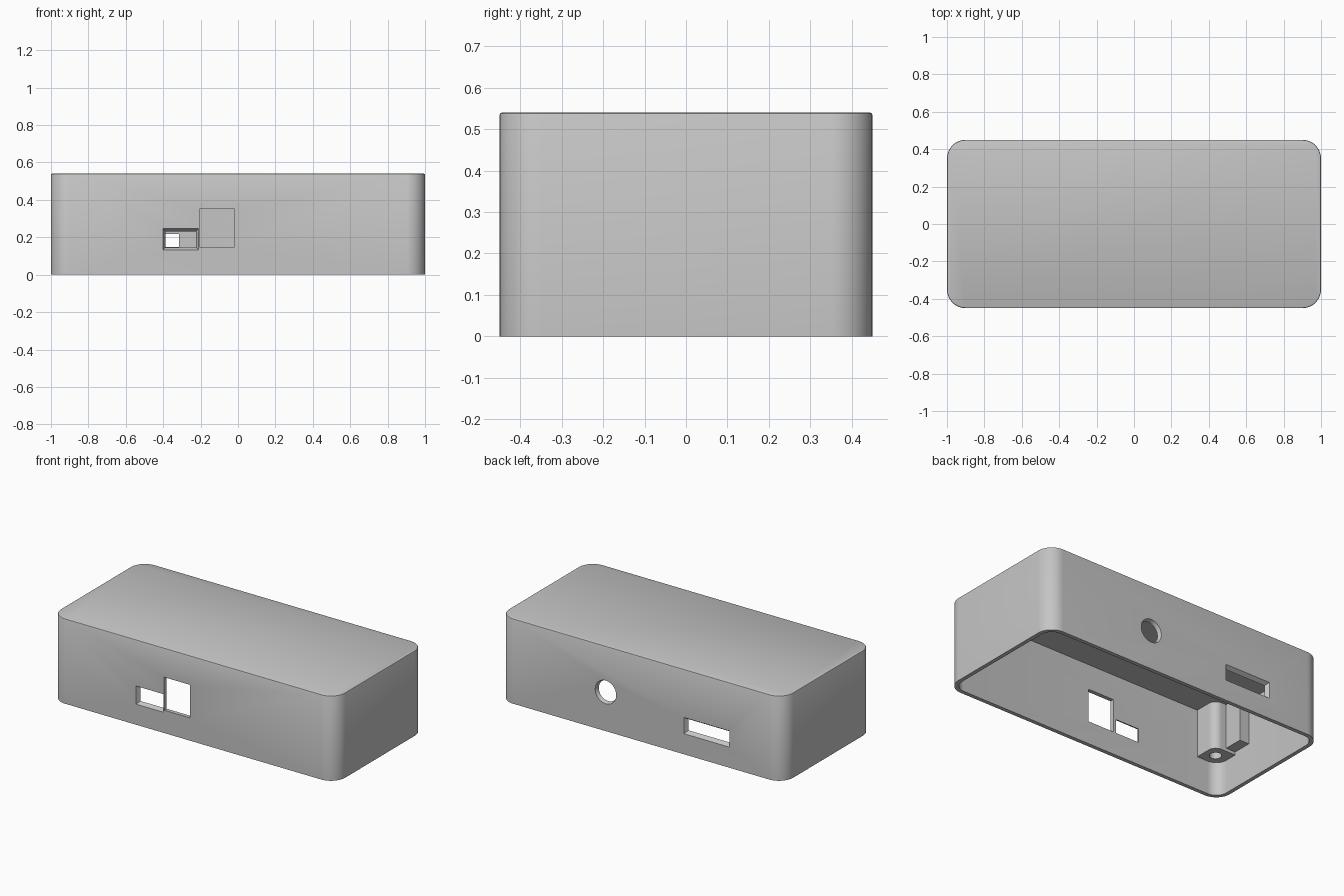
import bpy
import bmesh
from math import sin, cos, pi, radians

if "Cube" in bpy.data.objects:
    bpy.data.objects.remove(bpy.data.objects["Cube"])

grey = bpy.data.materials.new("matte grey plastic")
grey.use_nodes = True
colour = (0.56, 0.56, 0.56, 1)
grey.diffuse_color = colour
grey.node_tree.nodes["Principled BSDF"].inputs["Base Color"].default_value = colour


def outline(u0, u1, v0, v1, radii, steps=12):
    """Rectangle with its own radius per corner, counter-clockwise from (u1, v1)."""
    corners = [(u1, v1, -1, -1), (u0, v1, 1, -1), (u0, v0, 1, 1), (u1, v0, -1, 1)]
    points = []
    for i, ((u, v, su, sv), r) in enumerate(zip(corners, radii)):
        if r == 0:
            points.append((u, v))
            continue
        for k in range(steps + 1):
            a = (i + k / steps) * pi / 2
            points.append((u + su * r + r * cos(a), v + sv * r + r * sin(a)))
    return points


def loft(name, rings, axis="z"):
    """Closed solid through a stack of (position, outline) rings."""
    bm = bmesh.new()
    loops = []
    for w, points in rings:
        loops.append([bm.verts.new((u, v, w) if axis == "z" else (u, w, v))
                      for u, v in points])
    n = len(loops[0])
    for low, high in zip(loops, loops[1:]):
        for i in range(n):
            j = (i + 1) % n
            bm.faces.new((low[i], low[j], high[j], high[i]))
    bm.faces.new(loops[0])
    bm.faces.new(loops[-1])
    bmesh.ops.recalc_face_normals(bm, faces=bm.faces)
    mesh = bpy.data.meshes.new(name)
    bm.to_mesh(mesh)
    bm.free()
    mesh.materials.append(grey)
    obj = bpy.data.objects.new(name, mesh)
    bpy.context.collection.objects.link(obj)
    return obj


def select(obj):
    bpy.ops.object.select_all(action="DESELECT")
    obj.select_set(True)
    bpy.context.view_layer.objects.active = obj


def cut(obj, cutter):
    mod = obj.modifiers.new("cut", "BOOLEAN")
    mod.operation, mod.solver, mod.object = "DIFFERENCE", "EXACT", cutter
    select(obj)
    bpy.ops.object.modifier_apply(modifier=mod.name)
    bpy.data.objects.remove(cutter)


def mirror(obj):
    mod = obj.modifiers.new("four corners", "MIRROR")
    mod.use_axis = (True, True, False)
    mod.use_mirror_merge = False
    select(obj)
    bpy.ops.object.modifier_apply(modifier=mod.name)


def body(inset):
    x, y, r = 1 - inset, 0.45 - inset, 0.1 - inset
    return outline(-x, x, -y, y, [r] * 4)


def opening(side, u0, u1, v0, v1, flare, r=0):
    """Cutter through the front (-1) or back (1) wall, flaring outwards."""
    wide = outline(u0, u1, v0, v1, [r] * 4)
    tight = outline(u0 + flare, u1 - flare, v0 + flare, v1 - flare,
                    [max(r - flare, 0)] * 4)
    return loft("cutter", [(side * 0.5, wide), (side * 0.45, wide),
                           (side * (0.45 - WALL), tight), (side * 0.38, tight)], "y")


WALL = 0.025
HEIGHT = 0.54

# Hollow cover, open underneath, with a softened top edge
cover = loft("cover_shell", [(0, body(0)), (0.534, body(0)),
                             (0.538, body(0.002)), (HEIGHT, body(0.006))])
cut(cover, loft("cutter", [(-0.1, body(WALL)), (HEIGHT - WALL, body(WALL))]))

# Front: small flared port and tall straight window
cut(cover, opening(-1, -0.402, -0.21, 0.131, 0.246, 0.014))
cut(cover, opening(-1, -0.204, -0.021, 0.145, 0.355, 0))

# Back: round socket hole and wide flared slot
cut(cover, opening(1, 0.176, 0.324, 0.174, 0.322, 0.008, 0.074))
cut(cover, opening(1, -0.62, -0.30, 0.131, 0.234, 0.016))

# Screw posts hanging in the inner corners
post_shape = outline(-0.985, -0.823, -0.435, -0.273, [0.05, 0, 0.08, 0])
posts = loft("screw_posts", [(0.212, post_shape), (0.525, post_shape)])
hole = outline(-0.93, -0.86, -0.385, -0.315, [0.035] * 4, 8)
cut(posts, loft("cutter", [(0.1, hole), (0.42, hole)]))
mirror(posts)

# Support blocks on the end walls, beside the posts
block_shape = outline(-0.985, -0.909, -0.28, -0.153, [0] * 4)
blocks = loft("support_blocks", [(0.232, block_shape), (0.525, block_shape)])
mirror(blocks)

for part in (cover, posts, blocks):
    select(part)
    bpy.ops.object.shade_smooth_by_angle(angle=radians(30))
